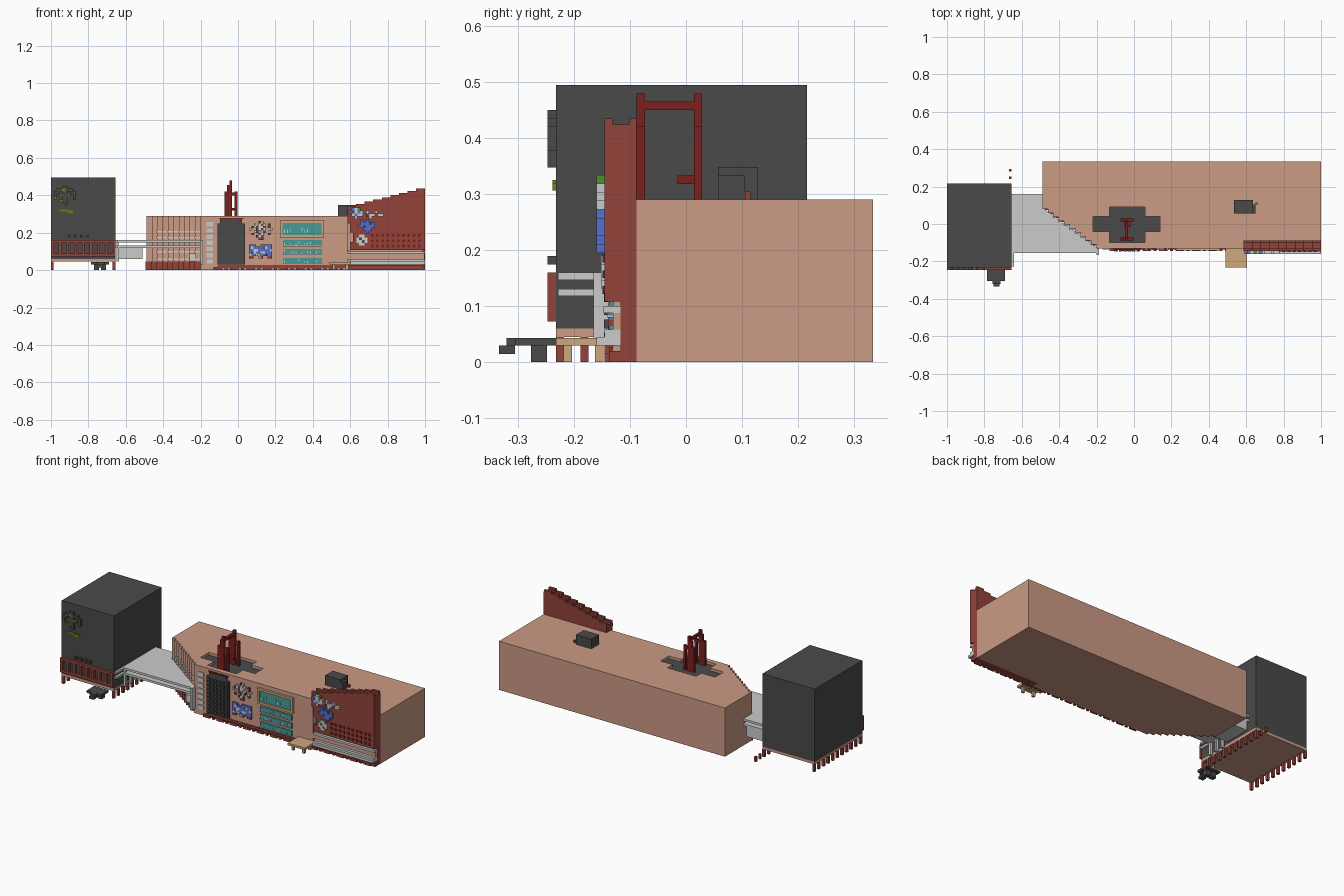
import bpy, bmesh, math, random
random.seed(4)
U = 0.0147  # block pitch

COLOURS = {
    "dark_grey": (0.068, 0.068, 0.068), "clay": (0.60, 0.325, 0.235), "brick": (0.29, 0.057, 0.042),
    "dark_red": (0.2, 0.014, 0.014), "pale_grey": (0.6, 0.6, 0.6), "tan": (0.61, 0.39, 0.21),
    "teal": (0.06, 0.33, 0.31), "blue": (0.09, 0.16, 0.62), "olive": (0.19, 0.19, 0.006),
    "green": (0.06, 0.3, 0.02)}
MATS = {}
for n, c in COLOURS.items():
    MATS[n] = bpy.data.materials.new(n)
    MATS[n].diffuse_color = (*c, 1)


def finish(name, bm, mat):
    bmesh.ops.recalc_face_normals(bm, faces=bm.faces)
    me = bpy.data.meshes.new(name)
    bm.to_mesh(me)
    bm.free()
    me.materials.append(MATS[mat])
    ob = bpy.data.objects.new(name, me)
    bpy.context.collection.objects.link(ob)
    return ob


def boxes(name, mat, items):
    """Boxes given as (x0, x1, y0, y1, z0, z1), joined in one object."""
    bm = bmesh.new()
    for x0, x1, y0, y1, z0, z1 in items:
        for v in bmesh.ops.create_cube(bm, size=1)["verts"]:
            v.co = ((x0 + x1) / 2 + v.co.x * (x1 - x0), (y0 + y1) / 2 + v.co.y * (y1 - y0),
                    (z0 + z1) / 2 + v.co.z * (z1 - z0))
    return finish(name, bm, mat)


def prism(name, mat, pts, a, b, axis="z"):
    """Extrude an outline along z (xy points) or along y (xz points)."""
    bm = bmesh.new()
    f = bm.faces.new([bm.verts.new((p, q, a) if axis == "z" else (p, a, q)) for p, q in pts])
    ext = bmesh.ops.extrude_face_region(bm, geom=[f])["geom"]
    d = (0, 0, b - a) if axis == "z" else (0, b - a, 0)
    bmesh.ops.translate(bm, vec=d, verts=[v for v in ext if isinstance(v, bmesh.types.BMVert)])
    return finish(name, bm, mat)


KEY = {"w": "pale_grey", "k": "dark_grey", "b": "blue", "r": "brick", "g": "green", "o": "olive", "t": "teal"}


def sprite(name, rows, x, z, s, y0, y1):
    """Blocks laid out from rows of letters, top left at (x, z)."""
    for ch in sorted(set("".join(rows)) - {"."}):
        boxes(f"{name}_{KEY[ch]}", KEY[ch], [
            (x + i * s, x + (i + 1) * s, y0, y1, z - (j + 1) * s, z - j * s)
            for j, row in enumerate(rows) for i, c in enumerate(row) if c == ch])


# Main hall with stepped corner
N = 10
step = [(-0.49 + i * 0.029, 0.08 - i * 0.021) for i in range(N + 1)]
corner = []
for i in range(N):
    corner += [step[i], (step[i + 1][0], step[i][1])]
outline = [(-0.49, 0.333)] + corner + [(-0.2, -0.13), (0.585, -0.13), (0.585, -0.088), (1, -0.088), (1, 0.333)]
hall = prism("main_hall", "clay", outline, 0, 0.29)

# Cross shaped roof recess with dark floor
cross = [(-0.22, 0.14, -0.04, 0.04), (-0.13, 0.06, -0.1, 0.09)]
for i, c in enumerate(cross):
    cut = boxes(f"roof_recess_cutter_{i}", "clay", [(*c, 0.27, 0.33)])
    cut.hide_render = True
    cut.hide_viewport = True
    m = hall.modifiers.new("recess", "BOOLEAN")
    m.operation, m.object, m.solver = "DIFFERENCE", cut, "EXACT"
boxes("roof_recess_floor", "dark_grey", [(*c, 0.268, 0.274) for c in cross])

# Stepped corner skirting and white window bars
boxes("corner_skirting", "brick", [(step[i][0] - 0.004, step[i + 1][0], step[i][1] - 0.005, step[i][1], 0, 0.045)
                                   for i in range(N)])
boxes("corner_window_bars", "pale_grey", [(step[i][0] - 0.003, step[i + 1][0] - 0.003, step[i][1] - 0.004,
                                           step[i][1], z, z + 0.008)
                                          for i in range(2, N) for z in (0.055, 0.095, 0.17, 0.2)])
boxes("corner_box", "pale_grey", [(-0.26, -0.225, -0.12, -0.08, 0.045, 0.09)])

# Base course studs
boxes("base_studs", "brick", [(-0.13 + i * 2 * U, -0.13 + i * 2 * U + (U if i % 3 else 2 * U), -0.145, -0.13, 0, 0.016)
                              for i in range(38)] + [(-0.11, 0.985, -0.137, -0.13, 0.012, 0.027)])
# Column of pale window squares
boxes("square_windows", "pale_grey", [(-0.168, -0.133, -0.136, -0.13, 0.035 + i * 0.033, 0.058 + i * 0.033)
                                      for i in range(7)])
# Studded door
boxes("door", "dark_grey", [(-0.11, 0.037, -0.139, -0.128, 0.03, 0.25), (-0.095, 0.022, -0.139, -0.128, 0.25, 0.272)])
boxes("door_studs", "dark_grey", [(-0.104 + i * 0.0235, -0.087 + i * 0.0235, -0.146, -0.138,
                                   0.037 + j * 0.0235, 0.053 + j * 0.0235) for i in range(6) for j in range(9)])
boxes("door_head", "dark_red", [(-0.1, 0.03, -0.137, -0.13, 0.272, 0.279)])

# Mural
sprite("mural_plant", ["....kw.....", "..w.wrw.k..", ".kwrwwkwr..", "w..kwrw..w.", "..wk.wk.w..", ".r..bw..k..",
                       "...kwr.....", "....rk....."], 0.06, 0.262, 0.0125, -0.139, -0.129)
sprite("mural_pool", ["bbb..bbbbb", "bwbbbbkwbb", "bbwwbbbbbw", "bkwbbwwbbb", "wbbw.bbkbb", "rr..wr..rr"],
       0.058, 0.138, 0.0125, -0.139, -0.129)

# Teal windows
boxes("window_frame", "tan", [(0.225, 0.46, -0.143, -0.13, z0, z1) for z0, z1 in ((0.175, 0.188), (0.253, 0.266))] +
      [(x, x + 0.014, -0.143, -0.13, 0.188, 0.253) for x in (0.225, 0.446)])
boxes("window_panes", "teal", [(0.239, 0.446, -0.135, -0.13, 0.188, 0.253)] +
      [(0.24, 0.45, -0.137, -0.13, z, z + 0.03) for z in (0.036, 0.083, 0.13)])
glints = []
for z, h in ((0.195, 0.045), (0.036, 0.026), (0.083, 0.026), (0.13, 0.026)):
    for i in range(13):
        if random.random() < 0.6:
            a = z + random.random() * h * 0.6
            glints.append((0.246 + i * 0.0155, 0.251 + i * 0.0155, -0.139, -0.133, a, a + h * 0.4))
boxes("window_glints", "pale_grey", glints)
boxes("window_sills", "pale_grey", [(0.24, 0.45, -0.14, -0.13, z, z + 0.005) for z in (0.033, 0.08, 0.127)])

# Table
boxes("table", "tan", [(0.49, 0.605, -0.232, -0.12, 0.03, 0.043)] +
      [(x, x + U, y, y + U, 0, 0.03) for x in (0.505, 0.575) for y in (-0.218, -0.162)])

# Stepped brick panel on the right
top = []
for i in range(9):
    top += [(0.585 + i * 0.046, 0.332 + i * 0.0115), (0.585 + (i + 1) * 0.046, 0.332 + i * 0.0115)]
top[-1] = (1, top[-1][1])
prism("brick_panel", "brick", top + [(1, 0.108), (0.6, 0.108), (0.6, 0.15), (0.615, 0.15), (0.615, 0.2), (0.6, 0.2),
                                     (0.6, 0.25), (0.585, 0.25)], -0.145, -0.088, "y")
boxes("panel_crest", "brick", [(0.585 + i * 0.046, min(1, 0.631 + i * 0.046), y, y + 0.014, 0.33 + i * 0.0115,
                                0.343 + i * 0.0115) for i in range(9) for y in (-0.145, -0.102)])
boxes("panel_end_column", "brick", [(0.985, 1, -0.117, -0.088, 0.02, 0.11), (0.585, 1, -0.137, -0.088, 0, 0.02)])
boxes("panel_dots", "dark_red", [(0.71 + i * 0.028, 0.724 + i * 0.028, -0.149, -0.144, z, z + 0.014)
                                 for i in range(10) for z in (0.122, 0.15, 0.178)])
boxes("panel_lower_wall", "clay", [(0.585, 0.985, -0.117, -0.088, 0.02, 0.108), (0.585, 0.998, -0.13, -0.1, 0.058, 0.09)])
boxes("panel_rails", "pale_grey", [(0.6, 1, -0.147, -0.117, 0.088, 0.1), (0.6, 1, -0.16, -0.117, 0.03, 0.045),
                                   (0.6, 1, -0.145, -0.117, 0.045, 0.058)])
sprite("panel_flowers", [".bwg........", "bkwbw.w..w..", ".wbww.kww.ww", "..w....w....", "....b.b.....", "....bbbkb...",
                         "...bbkbbb...", ".....bbb....", "......b....."], 0.592, 0.334, 0.0155, -0.16, -0.145)
sprite("panel_blossom", [".ww.", "wkww", "wwkw", ".ww."], 0.633, 0.19, U, -0.152, -0.145)

# Roof vent box
boxes("roof_vent", "dark_grey", [(0.535, 0.635, 0.057, 0.128, 0.29, 0.348), (0.635, 0.65, 0.057, 0.105, 0.29, 0.333)])
boxes("roof_vent_pipe", "brick", [(0.65, 0.66, 0.105, 0.115, 0.29, 0.305)])

# Red rooftop mast
boxes("mast", "dark_red", [(-0.046, -0.031, y, y + 0.0147, 0.27, 0.479) for y in (-0.088, 0.014)] +
      [(-0.046, -0.031, -0.075, 0.016, 0.45, 0.465)] +
      [(x, x + 0.0147, y, y + 0.0147, 0.27, h) for y in (-0.088, 0.014)
       for x, h in ((-0.073, 0.42), (-0.0587, 0.455), (-0.018, 0.42))] +
      [(-0.073, -0.003, y, y + 0.0147, 0.40, 0.415) for y in (-0.088, 0.014)] +
      [(-0.05, -0.02, -0.015, 0.014, 0.318, 0.333)])

# Dark block with clay underside
boxes("dark_block", "dark_grey", [(-1, -0.655, -0.232, 0.216, 0.06, 0.494)])
boxes("dark_block_base", "clay", [(-1, -0.655, -0.232, 0.216, 0.045, 0.06)])
legs = [(x, x + U, -0.232 + i * 0.0435, -0.232 + i * 0.0435 + U, 0, 0.045)
        for x in (-1, -0.67) for i in range(11)]
boxes("block_legs", "brick", legs + [(-0.667, -0.655, y, y + 0.013, 0, 0.03) for y in (0.24, 0.28)])
boxes("block_railing", "brick", [(-1, -0.655, -0.247, -0.232, z, z + U) for z in (0.073, 0.145)] +
      [(-1 + i * 0.0413, -0.985 + i * 0.0413, -0.247, -0.232, 0.073, 0.16) for i in range(9)])
boxes("block_lamps", "dark_grey", [(-0.91 + i * 0.032, -0.895 + i * 0.032, -0.247, -0.232, 0.174, 0.189)
                                   for i in range(4)])
sprite("block_plant", ["...kk...", ".kkokkk.", "kk.kk.kk", "k.okko.k", "o..kk..k", "..okk...", "....k..."],
       -0.985, 0.45, U, -0.247, -0.232)
boxes("block_plant_ground", "olive", [(-0.955, -0.91, -0.238, -0.232, 0.313, 0.325),
                                      (-0.91, -0.88, -0.238, -0.232, 0.306, 0.32)])

# Bench in front of the dark block
boxes("bench", "dark_grey", [(-0.785, -0.69, -0.305, -0.232, 0.03, 0.043), (-0.756, -0.715, -0.32, -0.3, 0.03, 0.043),
                             (-0.75, -0.72, -0.333, -0.305, 0.015, 0.03)] +
      [(x, x + 0.028, -0.276, -0.248, 0, 0.03) for x in (-0.77, -0.733)])

# Bridge between the two buildings
boxes("bridge_lower_box", "pale_grey", [(-0.64, -0.51, 0.0, 0.16, 0.06, 0.118)])
for z in (0.118, 0.147):
    prism("bridge_deck", "pale_grey", [(-0.655, -0.155), (-0.19, -0.155), (-0.19, -0.13)] +
          [(-0.2, -0.125), (-0.485, 0.085), (-0.485, 0.16), (-0.655, 0.16)], z, z + 0.013)
boxes("bridge_end_rails", "pale_grey", [(-0.655, -0.642, -0.228, -0.155, z, z + 0.013) for z in (0.118, 0.147)])
boxes("bridge_posts", "pale_grey", [(-0.2, -0.188, -0.165, -0.13, 0.03, 0.16)] +
      [(-0.65, -0.637, y, y + U, 0.045, 0.147) for y in (-0.15, -0.1, -0.05)])
